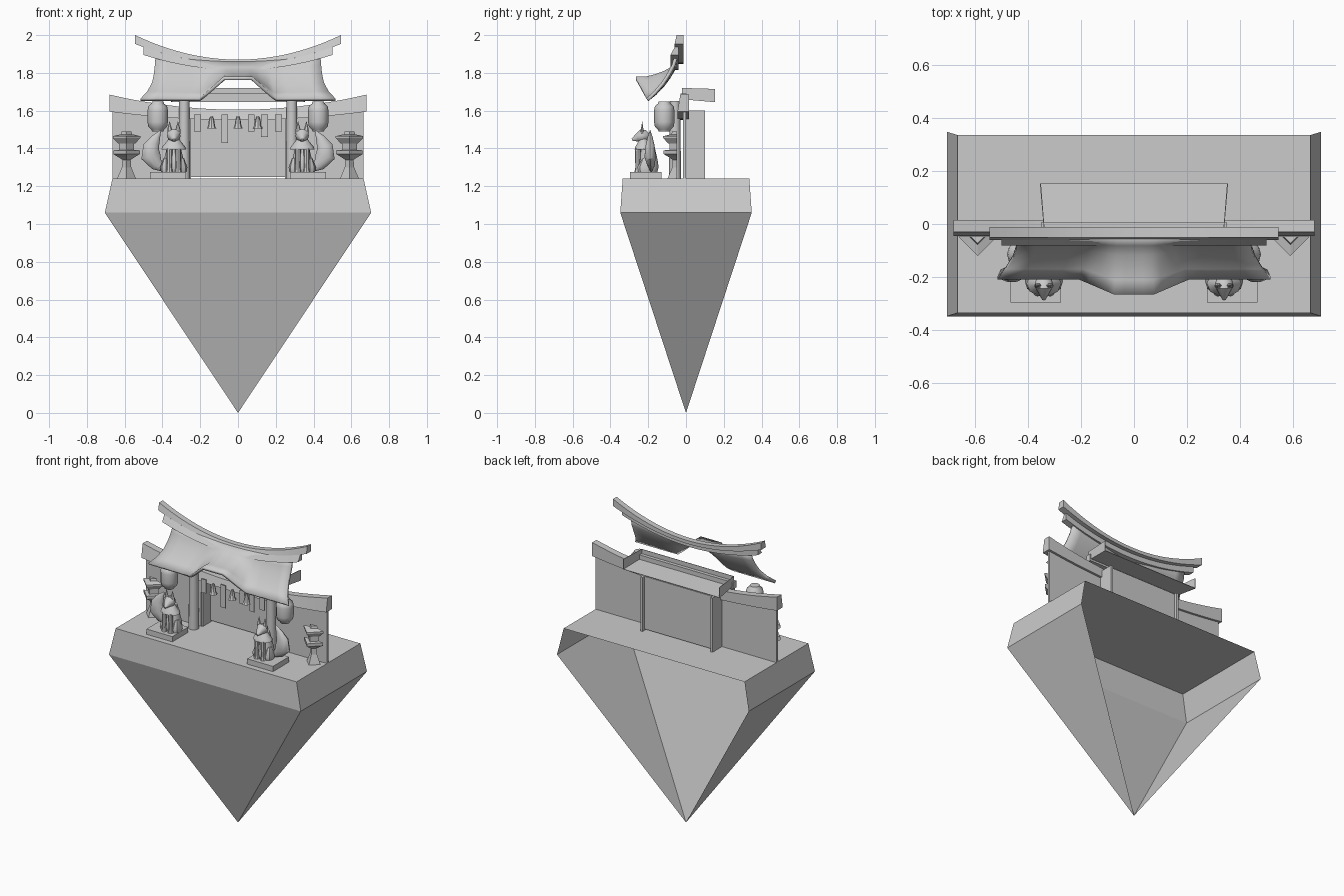
import bpy, bmesh, math
from mathutils import Vector

cube = bpy.data.objects.get("Cube")
if cube:
    bpy.data.objects.remove(cube, do_unlink=True)

stone = bpy.data.materials.new("plain grey")
stone.use_nodes = True
GREY = (0.6, 0.6, 0.6, 1)
stone.diffuse_color = GREY
stone.node_tree.nodes["Principled BSDF"].inputs["Base Color"].default_value = GREY


def mesh(name, verts, faces, smooth=False, fix=True, thick=0):
    me = bpy.data.meshes.new(name)
    me.from_pydata([tuple(v) for v in verts], [], faces)
    if fix:
        bm = bmesh.new()
        bm.from_mesh(me)
        bmesh.ops.recalc_face_normals(bm, faces=bm.faces)
        bm.to_mesh(me)
        bm.free()
    me.materials.append(stone)
    ob = bpy.data.objects.new(name, me)
    bpy.context.collection.objects.link(ob)
    if thick:
        mod = ob.modifiers.new("thickness", "SOLIDIFY")
        mod.thickness = thick
        mod.offset = -1
    if smooth:
        bpy.ops.object.select_all(action="DESELECT")
        ob.select_set(True)
        bpy.context.view_layer.objects.active = ob
        bpy.ops.object.shade_smooth_by_angle(angle=math.radians(40))
    return ob


def box(name, x, y, z):
    verts = [(a, b, c) for a in x for b in y for c in z]
    faces = [(0, 1, 3, 2), (4, 6, 7, 5), (0, 4, 5, 1),
             (2, 3, 7, 6), (0, 2, 6, 4), (1, 5, 7, 3)]
    return mesh(name, verts, faces)


def loft(name, rings, smooth=False):
    """Skin a list of closed rings and cap both ends."""
    n = len(rings[0])
    faces = [(i * n + j, i * n + (j + 1) % n, (i + 1) * n + (j + 1) % n, (i + 1) * n + j)
             for i in range(len(rings) - 1) for j in range(n)]
    faces += [tuple(range(n)), tuple(range(n * (len(rings) - 1), n * len(rings)))]
    return mesh(name, [v for r in rings for v in r], faces, smooth)


def lathe(name, x, y, profile, sides=12, smooth=True, depth=1):
    """Upright turned part; profile is (radius, height) pairs."""
    turn = [math.tau * k / sides for k in range(sides)]
    return loft(name, [[(x + r * math.cos(a), y + depth * r * math.sin(a), z)
                        for a in turn] for r, z in profile], smooth)


def tube(name, path, sides=10, flat=1):
    """Round part along a path of (x, y, z, radius)."""
    pts = [Vector(p[:3]) for p in path]
    rings = []
    for i, p in enumerate(pts):
        t = (pts[min(i + 1, len(pts) - 1)] - pts[max(i - 1, 0)]).normalized()
        u = t.cross(Vector((0, 1, 0)))
        if u.length < 0.1:
            u = Vector((1, 0, 0))
        u.normalize()
        w = t.cross(u)
        rings.append([p + path[i][3] * (math.cos(a) * u + flat * math.sin(a) * w)
                      for a in (math.tau * k / sides for k in range(sides))])
    return loft(name, rings, True)


def swept_beam(name, half, top, bottom, y_front, y_low, y_back, steps=20):
    """Beam along x whose top and bottom heights are functions of x."""
    rings = []
    for i in range(steps + 1):
        x = half * (2 * i / steps - 1)
        rings.append([(x, y_back, top(x)), (x, y_front, top(x)),
                      (x, y_low, bottom(x)), (x, y_back, bottom(x))])
    return loft(name, rings, True)


# Pointed base, open at the back
top_z, rim_z = 1.24, 1.06
verts = [(sx * 0.665, sy * 0.335, top_z) for sx, sy in ((-1, -1), (1, -1), (1, 1), (-1, 1))]
verts += [(sx * 0.705, sy * 0.348, rim_z) for sx, sy in ((-1, -1), (1, -1), (1, 1), (-1, 1))]
verts.append((0, 0, 0))
mesh("base", verts, [(0, 1, 2, 3), (0, 4, 5, 1), (1, 5, 6, 2), (3, 7, 4, 0),
                     (4, 8, 5), (5, 8, 6), (7, 8, 4)], fix=False)

# Hall behind the gate
box("hall_back_panel", (-0.25, 0.25), (0.07, 0.08), (1.25, 1.6))
for s, side in ((-1, "right"), (1, "left")):
    box(side + "_hall_wall", (s * 0.25, s * 0.265), (-0.01, 0.10), (top_z, 1.6))
    box(side + "_fence_wall", (s * 0.26, s * 0.665), (-0.015, 0), (top_z, 1.6))

# Hall roof tray, open at the back and above
v = []
for x, y, low, high in ((-0.34, -0.02, 1.66, 1.72), (0.34, -0.02, 1.66, 1.72),
                        (0.355, 0.153, 1.645, 1.715), (-0.355, 0.153, 1.645, 1.715)):
    v += [(x, y, low), (x, y, high)]
mesh("hall_roof", v, [(0, 2, 4, 6), (0, 1, 3, 2), (2, 3, 5, 4), (6, 7, 1, 0)], thick=0.004)
box("gate_crossbeam", (-0.35, 0.35), (-0.03, 0.005), (1.645, 1.69))

# Long curved lower beam
swept_beam("lower_beam", 0.68, lambda x: 1.605 + 0.08 * (x / 0.68) ** 2,
           lambda x: 1.55 + 0.045 * (x / 0.68) ** 2, -0.03, -0.045, 0.015)

# Curved ridge in two layers
def ridge_top(x): return 1.87 + 0.13 * (x / 0.545) ** 2
def ridge_mid(x): return ridge_top(x) - 0.022 - 0.025 * (x / 0.545) ** 2
def ridge_low(x): return ridge_top(x) - 0.055 - 0.035 * (x / 0.545) ** 2
swept_beam("ridge_cap", 0.545, ridge_top, ridge_mid, -0.05, -0.06, -0.012)
swept_beam("ridge_beam", 0.5, ridge_mid, ridge_low, -0.06, -0.082, -0.04)

# Main roof sheet with a raised porch bump in the middle of the eave
xs = [-1, -0.85, -0.7, -0.55, -0.4, -0.34, -0.27, -0.21, -0.15, -0.07]
xs = xs + [0] + [-x for x in reversed(xs)]
slope = [(-0.21, 1.665, 0.515), (-0.17, 1.695, 0.48), (-0.13, 1.735, 0.455),
         (-0.10, 1.775, 0.445), (-0.075, 1.815, 0.44), (-0.06, 1.86, 0.435)]
verts = []
for i, (y, z, half) in enumerate(slope):
    fade = (1 - i / (len(slope) - 1)) ** 1.3
    for x in xs:
        bump = min(1, max(0, (0.4 - abs(x)) / 0.25)) * fade
        rise = 0.035 * x * x * i / (len(slope) - 1)
        verts.append((x * half, y - 0.055 * bump, z + 0.115 * bump + rise))
n = len(xs)
faces = [(i * n + j, i * n + j + 1, (i + 1) * n + j + 1, (i + 1) * n + j)
         for i in range(len(slope) - 1) for j in range(n - 1)]
mesh("main_roof", verts, faces, True, fix=False, thick=0.018)

# Paper strips and bells hanging from the lower beam
for x, low in ((-0.215, 1.49), (-0.07, 1.43), (0.07, 1.49), (0.14, 1.46), (0.215, 1.49)):
    box("paper_strip", (x - 0.018, x + 0.018), (-0.056, -0.05), (low, 1.58))
for x in (-0.14, 0, 0.105):
    lathe("bell", x, -0.06, [(0.006, 1.57), (0.015, 1.545), (0.018, 1.52), (0.026, 1.505)], 8)

for s, side in ((-1, "right"), (1, "left")):
    # Gate pillar and hanging paper lantern
    lathe(side + "_pillar", s * 0.285, -0.058, [(0.032, top_z), (0.027, 1.65)])
    lathe(side + "_paper_lantern", s * 0.425, -0.115,
          [(0.03, 1.49), (0.034, 1.5), (0.05, 1.515), (0.054, 1.54), (0.054, 1.6),
           (0.05, 1.622), (0.034, 1.637), (0.03, 1.648)])

    # Half stone lantern with a flat back
    rings = [[(s * 0.59 - r, -0.048, z), (s * 0.59, -0.048 - r, z), (s * 0.59 + r, -0.048, z)]
             for r, z in ((0.05, top_z), (0.025, 1.3), (0.022, 1.34), (0.045, 1.355),
                          (0.07, 1.37), (0.07, 1.39), (0.04, 1.392), (0.04, 1.425),
                          (0.045, 1.426), (0.073, 1.455), (0.073, 1.465), (0.03, 1.475), (0.025, 1.49))]
    loft(side + "_stone_lantern", rings)

    # Seated fox on a plinth
    box(side + "_plinth", (s * 0.275, s * 0.465), (-0.297, -0.13), (top_z, 1.275))
    fx = s * 0.34
    lathe(side + "_fox_body", fx, -0.2, [(0.05, 1.275), (0.058, 1.3), (0.052, 1.34),
                                        (0.04, 1.39), (0.028, 1.44)], 10)
    lathe(side + "_fox_bib", fx, -0.225, [(0.066, 1.395), (0.06, 1.41), (0.035, 1.44), (0.024, 1.46)],
          10, depth=0.75)
    for d in (-1, 1):
        lathe("fox_front_leg", fx + d * 0.023, -0.255, [(0.018, 1.275), (0.013, 1.3), (0.016, 1.4)], 8)
        lathe("fox_haunch", fx + d * 0.042, -0.215, [(0.026, 1.275), (0.03, 1.3), (0.012, 1.35)], 8, depth=1.4)
        lathe("fox_ear", fx + d * 0.022, -0.232, [(0.015, 1.48), (0.012, 1.505), (0.001, 1.542)], 6, depth=0.6)
    tube(side + "_fox_head", [(fx, -0.195, 1.468, 0.012), (fx, -0.21, 1.468, 0.03),
                             (fx, -0.235, 1.467, 0.036), (fx, -0.255, 1.458, 0.024),
                             (fx, -0.285, 1.445, 0.007)])
    tube(side + "_fox_tail", [(s * 0.385, -0.185, 1.285, 0.012), (s * 0.43, -0.185, 1.315, 0.034),
                             (s * 0.462, -0.19, 1.36, 0.052), (s * 0.46, -0.19, 1.41, 0.042),
                             (s * 0.435, -0.19, 1.455, 0.024), (s * 0.41, -0.19, 1.495, 0.003)], flat=0.6)
